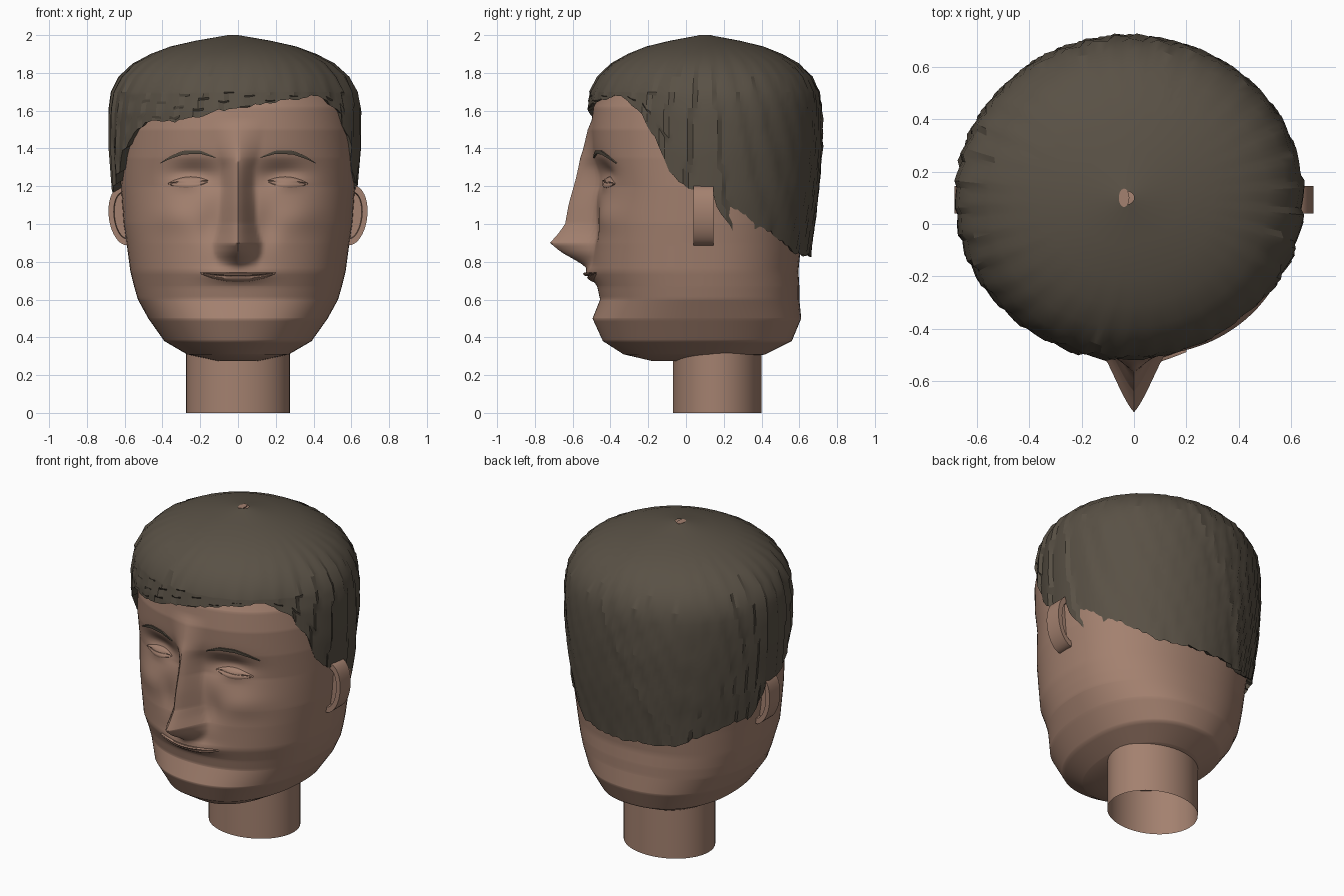
import bpy, math, random
from math import sin, cos, pi, exp, radians

random.seed(4)
cube = bpy.data.objects.get("Cube")
if cube:
    bpy.data.objects.remove(cube, do_unlink=True)


def material(name, rgb):
    m = bpy.data.materials.new(name)
    m.use_nodes = True
    m.diffuse_color = (*rgb, 1)
    m.node_tree.nodes["Principled BSDF"].inputs["Base Color"].default_value = (*rgb, 1)
    return m


SKIN = material("skin", (0.37, 0.22, 0.16))
HAIR = material("dark_brown_hair", (0.10, 0.082, 0.06))


def lerp(table, t, col=1):
    """Piecewise linear lookup in rows keyed by their first entry."""
    if t <= table[0][0]:
        return table[0][col]
    for a, b in zip(table, table[1:]):
        if t <= b[0]:
            return a[col] + (b[col] - a[col]) * (t - a[0]) / (b[0] - a[0])
    return table[-1][col]


def loft(name, rows, mat, wrap=True, caps=(False, False), angle=40):
    """Skin rows of points into a surface."""
    n = len(rows[0])
    verts = [p for row in rows for p in row]
    faces = []
    for r in range(len(rows) - 1):
        for c in range(n if wrap else n - 1):
            d = (c + 1) % n
            faces.append((r * n + c, r * n + d, (r + 1) * n + d, (r + 1) * n + c))
    if caps[0]:
        faces.append(tuple(reversed(range(n))))
    if caps[1]:
        faces.append(tuple(range(len(verts) - n, len(verts))))
    me = bpy.data.meshes.new(name)
    me.from_pydata(verts, [], faces)
    me.materials.append(mat)
    me.shade_smooth()
    me.set_sharp_from_angle(angle=radians(angle))
    ob = bpy.data.objects.new(name, me)
    bpy.context.collection.objects.link(ob)
    return ob


# Head outline: height, half width, front y, back y
HEAD = [(0.275, 0.12, -0.18, 0.25), (0.31, 0.27, -0.33, 0.42), (0.38, 0.39, -0.44, 0.56),
        (0.5, 0.475, -0.495, 0.61), (0.6, 0.53, -0.455, 0.60), (0.67, 0.55, -0.47, 0.60),
        (0.75, 0.57, -0.50, 0.595), (0.9, 0.59, -0.50, 0.61), (1.0, 0.605, -0.49, 0.62),
        (1.2, 0.62, -0.47, 0.64), (1.35, 0.625, -0.495, 0.65), (1.5, 0.62, -0.505, 0.65),
        (1.62, 0.60, -0.49, 0.63), (1.75, 0.54, -0.42, 0.56), (1.85, 0.42, -0.28, 0.44),
        (1.93, 0.20, -0.08, 0.26), (1.985, 0.05, 0.04, 0.16)]
# Nose: height, projection, half width
NOSE = [(0.76, 0, 0.10), (0.80, 0.07, 0.11), (0.85, 0.16, 0.13), (0.9, 0.22, 0.13),
        (0.95, 0.18, 0.11), (1.0, 0.15, 0.10), (1.1, 0.142, 0.095), (1.2, 0.125, 0.09),
        (1.3, 0.085, 0.09), (1.4, 0.045, 0.12), (1.55, 0, 0.14)]
CY, POW = 0.1, 2.2


def bump(x, z, cx, cz, wx, wz):
    return exp(-((abs(x) - cx) / wx) ** 2 - ((z - cz) / wz) ** 2)


def relief(x, z):
    """Sculpted offset of the face along y."""
    d = 0.055 * bump(x, z, 0.23, 1.26, 0.13, 0.07)       # eye sockets
    d -= 0.03 * bump(x, z, 0.26, 1.215, 0.08, 0.035)     # closed eyeballs
    d -= 0.02 * bump(x, z, 0.33, 1.04, 0.12, 0.08)       # cheekbones
    d += 0.02 * bump(x, z, 0.15, 0.98, 0.06, 0.10)       # beside the nose
    d -= 0.035 * bump(x, z, 0, 0.735, 0.15, 0.035)       # mouth
    if 0.76 < z < 1.55:
        t = max(0, 1 - abs(x) / lerp(NOSE, z, 2))
        d -= lerp(NOSE, z) * (0.65 * t + 0.35 * t * t * (3 - 2 * t))
    return d


def face_y(x, z):
    rx = lerp(HEAD, z)
    k = max(0, 1 - abs(x / rx) ** POW) ** (1 / POW)
    return CY - (CY - lerp(HEAD, z, 2)) * k + relief(x, z) * min(1, 2 * k)


def head_point(a, z):
    x = lerp(HEAD, z) * math.copysign(abs(sin(a)) ** (2 / POW), sin(a))
    if cos(a) > 0:
        return (x, face_y(x, z), z)
    return (x, CY + (lerp(HEAD, z, 3) - CY) * abs(cos(a)) ** (2 / POW), z)


# Head, with columns packed towards the face
turns = [2 * pi * i / 112 - pi for i in range(112)]
cols = [t - 0.68 * sin(t) for t in turns]
levels = sorted({round(0.275 + 0.019 * i, 3) for i in range(90)} | {r[0] for r in HEAD})
loft("head", [[head_point(a, z) for a in cols] for z in levels], SKIN, caps=(True, True), angle=60)

# Open neck tube
loft("neck", [[(0.275 * sin(2 * pi * i / 48), 0.165 - 0.235 * cos(2 * pi * i / 48), z)
               for i in range(48)] for z in (0, 0.36)], SKIN)


# Thin plates that follow the face
def plate(name, xs, top, bottom, mat, lift=0.006, puff=0.0):
    rows = []
    for k in (-0.02, 0, 0.33, 0.67, 1, 1.02):
        inner = k < 0 or k > 1
        row = []
        for x in xs:
            f = min(1, max(0, k))
            z = bottom(x) + (top(x) - bottom(x)) * f
            out = -0.004 if inner else lift + puff * sin(pi * f)
            row.append((x, face_y(x, z) - out, z))
        rows.append(row)
    loft(name, rows, mat, wrap=False)


def span(a, b, n=20):
    return [a + (b - a) * i / n for i in range(n + 1)]


def arc(x, mid, half):
    return max(0, 1 - ((abs(x) - mid) / half) ** 2)


BROW = [(0.12, 1.35), (0.2, 1.372), (0.29, 1.368), (0.36, 1.345), (0.42, 1.315)]
for side, s in (("left", 1), ("right", -1)):
    xs = span(0.12, 0.41) if s > 0 else span(-0.41, -0.12)
    plate(side + "_eyebrow", xs, lambda x: lerp(BROW, abs(x)) + 0.004 + 0.016 * arc(x, 0.265, 0.145),
          lambda x: lerp(BROW, abs(x)), HAIR, 0.008)
    xs = span(0.155, 0.37) if s > 0 else span(-0.37, -0.155)
    mid = lambda x: 1.222 - 0.06 * (abs(x) - 0.26)
    plate(side + "_upper_eyelid", xs, lambda x: mid(x) + 0.028 * arc(x, 0.262, 0.108), mid,
          SKIN, 0.004, 0.006)
    plate(side + "_lower_eyelid", xs, lambda x: mid(x) - 0.003,
          lambda x: mid(x) - 0.004 - 0.026 * arc(x, 0.262, 0.108), SKIN, 0.003, 0.004)

# Lips with a slight smile
smile = lambda x: 0.722 + 0.45 * x * x
plate("upper_lip", span(-0.2, 0.2), lambda x: smile(x) + 0.003 + 0.018 * arc(x, 0, 0.2),
      lambda x: smile(x) + 0.002, SKIN, 0.008, 0.008)
plate("lower_lip", span(-0.2, 0.2), lambda x: smile(x) - 0.002,
      lambda x: smile(x) - 0.003 - 0.026 * arc(x, 0, 0.2), SKIN, 0.006, 0.008)

# Ears: flat-sided rims with a recessed middle
for side, s in (("left", 1), ("right", -1)):
    def ear_ring(size, y):
        ring = []
        for i in range(40):
            t = s * 2 * pi * i / 40
            dz = 0.158 * size * sin(t)
            ring.append((s * (0.6 + 0.085 * size ** 1.6 * cos(t) + 0.08 * dz), y, 1.045 + dz))
        return ring
    loft(side + "_ear", [ear_ring(0.75, 0.075), ear_ring(0.78, 0.04), ear_ring(1, 0.04),
                         ear_ring(1, 0.145), ear_ring(0.78, 0.145), ear_ring(0.75, 0.115)],
         SKIN, caps=(True, True))

# Hair: hem height by angle from the front, and dome radius by height
HEM = [(-180, 0.83), (-148, 0.84), (-130, 0.92), (-115, 0.97), (-104, 0.97), (-96, 1.1),
       (-94, 1.17), (-80, 1.18), (-72, 1.25), (-61, 1.4), (-46, 1.54), (-18, 1.56), (-8, 1.6),
       (10, 1.63), (27, 1.66), (44, 1.68), (56, 1.6), (65, 1.45), (72, 1.28), (78, 1.2),
       (94, 1.17), (96, 1.08), (105, 0.95), (120, 0.98), (135, 0.92), (148, 0.84), (180, 0.83)]
DOME = [(0.82, 0.90), (1.15, 0.97), (1.4, 1.0), (1.6, 1.0), (1.7, 0.975), (1.78, 0.91),
        (1.85, 0.80), (1.9, 0.66), (1.94, 0.5), (1.97, 0.3), (2.0, 0.04)]
LOCKS = 34
lock_size = [random.uniform(0.4, 1.3) for _ in range(LOCKS)]


def lock(a, z):
    """Sawtooth relief of swept locks of hair."""
    u = (a + 0.8 * cos(a) * (1.75 - z)) / (2 * pi) * LOCKS
    i = math.floor(u)
    return lock_size[i % LOCKS] * (u - i - 0.5)


def hair_point(a, z, shrink=1.0):
    fade = min(1, max(0, (1.93 - z) / 0.15))
    r = lerp(DOME, z) * shrink + 0.026 * fade * lock(a, z)
    return (-0.018 - 0.02 * max(0, z - 1.6) + 0.665 * r * sin(a), CY - 0.62 * r * cos(a), z)


SEG = 150
around = [2 * pi * i / SEG - pi for i in range(SEG)]
hems = [lerp(HEM, math.degrees(a)) for a in around]
hems = [h + 0.02 * lock(a, h) + random.uniform(-0.006, 0.006) for a, h in zip(around, hems)]
rows = [[hair_point(a, h + 0.025, 0.93) for a, h in zip(around, hems)]]
for i in range(12):
    rows.append([hair_point(a, h + (1.7 - h) * i / 12) for a, h in zip(around, hems)])
for z in [1.7] + [d[0] for d in DOME[5:]]:
    rows.append([hair_point(a, z) for a in around])
loft("hair", rows, HAIR, angle=22)

# Small bare spot at the crown
loft("crown_spot", [[(-0.038 + 0.02 * k * sin(t), CY - 0.035 * k * cos(t), z) for t in turns[::4]]
                    for k, z in ((1, 1.995), (1, 2.0))], SKIN, caps=(True, True))
